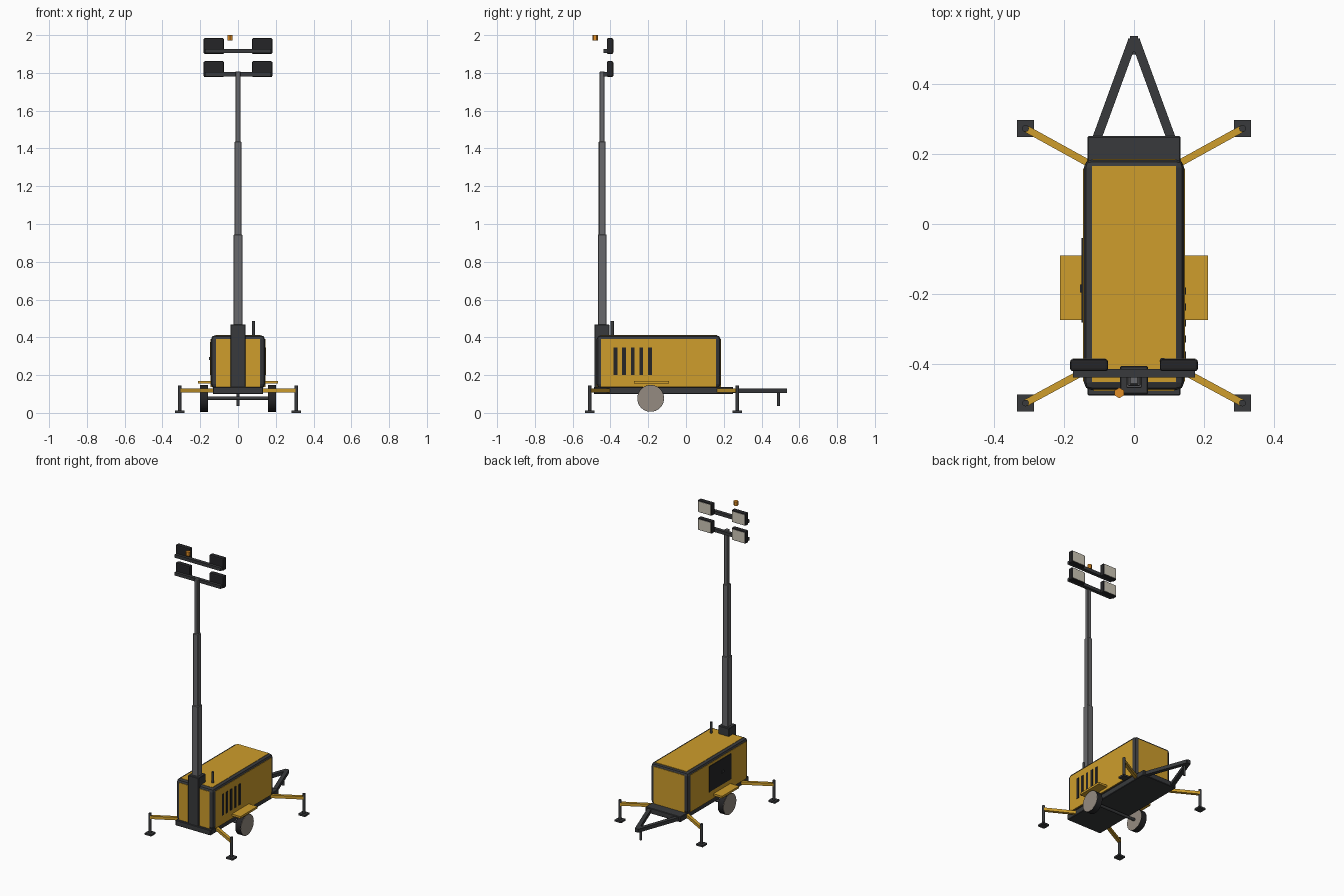
import bpy, bmesh, math
from mathutils import Vector

if "Cube" in bpy.data.objects:
    bpy.data.objects.remove(bpy.data.objects["Cube"])


def mat(name, r, g, b):
    m = bpy.data.materials.new(name)
    m.diffuse_color = (r, g, b, 1)
    m.use_nodes = True
    m.node_tree.nodes["Principled BSDF"].inputs["Base Color"].default_value = m.diffuse_color
    return m


YELLOW = mat("yellow_paint", 0.62, 0.34, 0.025)
DARK = mat("dark_steel", 0.04, 0.042, 0.045)
BLACK = mat("black_rubber", 0.018, 0.018, 0.02)
STEEL = mat("mast_steel", 0.14, 0.14, 0.145)
HUB = mat("wheel_disc", 0.3, 0.26, 0.22)
LENS = mat("lamp_glass", 0.62, 0.58, 0.48)
ORANGE = mat("beacon_orange", 0.75, 0.27, 0.02)


def finish(name, bm, material, bevel=0, segs=1):
    me = bpy.data.meshes.new(name)
    bm.to_mesh(me)
    bm.free()
    ob = bpy.data.objects.new(name, me)
    bpy.context.collection.objects.link(ob)
    me.materials.append(material)
    if bevel:
        b = ob.modifiers.new("bevel", 'BEVEL')
        b.width, b.segments = bevel, segs
    return ob


def box(name, x, y, z, material, bevel=0, segs=1):
    """Box from (min, max) ranges on each axis."""
    bm = bmesh.new()
    bmesh.ops.create_cube(bm, size=1)
    for v in bm.verts:
        v.co = [(r[0] + r[1]) / 2 + c * (r[1] - r[0]) for r, c in zip((x, y, z), v.co)]
    return finish(name, bm, material, bevel, segs)


def rod(name, a, b, radius, material, sides=12, smooth=True):
    """Cylinder between two points."""
    a, b = Vector(a), Vector(b)
    bm = bmesh.new()
    bmesh.ops.create_cone(bm, cap_ends=True, segments=sides, radius1=radius,
                          radius2=radius, depth=(b - a).length)
    ob = finish(name, bm, material)
    ob.location = (a + b) / 2
    ob.rotation_euler = (b - a).to_track_quat('Z', 'Y').to_euler()
    if smooth:
        for p in ob.data.polygons:
            p.use_smooth = len(p.vertices) == 4
    return ob


def beam(name, a, b, width, height, material):
    """Level rectangular beam between two points."""
    a, b = Vector(a), Vector(b)
    d = b - a
    h = d.length / 2
    ob = box(name, (-h, h), (-width / 2, width / 2), (-height / 2, height / 2), material)
    ob.location = (a + b) / 2
    ob.rotation_euler.z = math.atan2(d.y, d.x)
    return ob


# chassis and housing
box("chassis_base", (-0.133, 0.133), (-0.488, 0.25), (0.1, 0.137), DARK, 0.003)
box("housing_frame", (-0.143, 0.143), (-0.473, 0.183), (0.13, 0.411), DARK, 0.022, 2)
box("roof_panel", (-0.12, 0.12), (-0.45, 0.165), (0.39, 0.413), YELLOW)
box("front_panel", (-0.116, 0.116), (-0.475, -0.45), (0.138, 0.392), YELLOW)
box("back_panel", (-0.118, 0.118), (0.16, 0.185), (0.138, 0.392), YELLOW)
for s, side in ((-1, "left"), (1, "right")):
    box(side + "_panel", sorted((s * 0.12, s * 0.145)), (-0.449, 0.158), (0.138, 0.392), YELLOW)

# right side vents, left side control door and handle
for i in range(5):
    y = -0.373 + i * 0.0455
    box(f"vent_slot_{i + 1}", (0.135, 0.148), (y - 0.01, y + 0.01), (0.2, 0.345), BLACK)
box("control_door", (-0.149, -0.135), (-0.28, -0.04), (0.2, 0.375), BLACK)
box("door_handle", (-0.154, -0.145), (-0.195, -0.172), (0.28, 0.295), DARK)

# exhaust
rod("exhaust_pipe", (0.082, -0.39, 0.4), (0.082, -0.39, 0.487), 0.009, DARK)

# telescopic mast
MY = -0.444
box("mast_housing", (-0.04, 0.04), (-0.485, -0.405), (0.12, 0.468), DARK, 0.003)
for i, (w, z0, z1) in enumerate(((0.023, 0.4, 0.945), (0.018, 0.9, 1.437), (0.0135, 1.4, 1.808))):
    box(f"mast_section_{i + 1}", (-w, w), (MY - w, MY + w), (z0, z1), STEEL, 0.003)

# lamp crossbars and four lamps facing the back
for level, z in (("lower", 1.793), ("upper", 1.915)):
    box(level + "_crossbar", (-0.174, 0.174), (-0.437, -0.413), (z - 0.011, z + 0.011), DARK)
    for s, side in ((-1, "left"), (1, "right")):
        x = s * 0.128
        n = f"{level}_{side}_lamp"
        box(n, (x - 0.054, x + 0.054), (-0.419, -0.385), (z - 0.015, z + 0.069), BLACK, 0.007, 2)
        box(n + "_glass", (x - 0.047, x + 0.047), (-0.39, -0.383), (z - 0.008, z + 0.062), LENS)

# warning beacon
rod("warning_beacon", (-0.042, -0.481, 1.972), (-0.042, -0.481, 2.0), 0.015, ORANGE, 6, False)

# axle, wheels and mudguards
WY, WZ = -0.187, 0.077
rod("axle", (-0.165, WY, WZ), (0.165, WY, WZ), 0.01, DARK)
for s, side in ((-1, "left"), (1, "right")):
    rod(side + "_tyre", (s * 0.16, WY, WZ), (s * 0.2, WY, WZ), 0.071, BLACK, 32)
    rod(side + "_wheel_disc", (s * 0.159, WY, WZ), (s * 0.202, WY, WZ), 0.0695, HUB, 32)
    box(side + "_mudguard", sorted((s * 0.14, s * 0.211)), (-0.274, -0.09), (0.156, 0.17), YELLOW)

# drawbar
for s, side in ((-1, "left"), (1, "right")):
    beam(side + "_drawbar", (s * 0.109, 0.235, 0.118), (s * 0.003, 0.525, 0.118), 0.026, 0.024, DARK)
box("drawbar_tip", (-0.012, 0.012), (0.49, 0.535), (0.106, 0.13), DARK)
rod("drawbar_stand", (0, 0.49, 0.037), (0, 0.49, 0.115), 0.008, DARK)

# outrigger arms, posts and foot pads
for s, side in ((-1, "left"), (1, "right")):
    for end, y0, y1 in (("back", 0.165, 0.272), ("front", -0.405, -0.51)):
        n = f"{end}_{side}_outrigger"
        x = s * 0.309
        beam(n + "_arm", (s * 0.115, y0, 0.119), (x, y1, 0.119), 0.02, 0.02, YELLOW)
        rod(n + "_post", (x, y1, 0.005), (x, y1, 0.146), 0.0095, DARK)
        box(n + "_foot", (x - 0.0245, x + 0.0245), (y1 - 0.0245, y1 + 0.0245), (0, 0.012), DARK)
